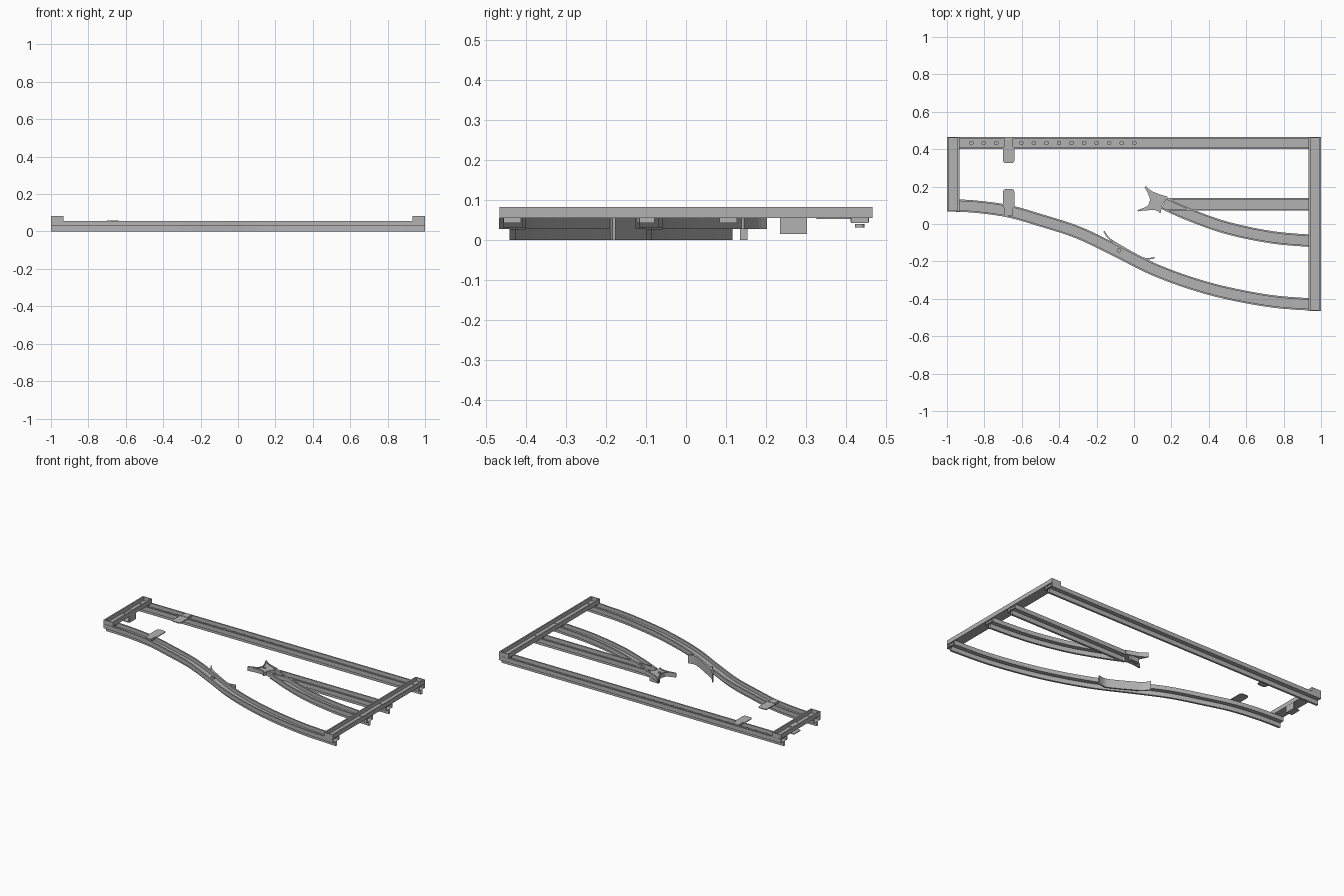
import bpy, bmesh, math
from mathutils import Vector
from mathutils.geometry import interpolate_bezier

cube = bpy.data.objects.get("Cube")
if cube:
    bpy.data.objects.remove(cube, do_unlink=True)

grey = bpy.data.materials.new("steel grey")
grey.use_nodes = True
COLOUR = (0.45, 0.45, 0.45, 1)
grey.diffuse_color = COLOUR
grey.node_tree.nodes["Principled BSDF"].inputs["Base Color"].default_value = COLOUR


def finish(name, bm):
    bmesh.ops.recalc_face_normals(bm, faces=bm.faces)
    mesh = bpy.data.meshes.new(name)
    bm.to_mesh(mesh)
    bm.free()
    mesh.materials.append(grey)
    obj = bpy.data.objects.new(name, mesh)
    bpy.context.collection.objects.link(obj)
    return obj


def box(name, x0, x1, y0, y1, z0, z1, bevel=0):
    bm = bmesh.new()
    bmesh.ops.create_cube(bm, size=1)
    for v in bm.verts:
        v.co = Vector(((x0 + x1) / 2 + v.co.x * (x1 - x0),
                       (y0 + y1) / 2 + v.co.y * (y1 - y0),
                       (z0 + z1) / 2 + v.co.z * (z1 - z0)))
    if bevel:
        edges = [e for e in bm.edges if abs(e.verts[0].co.z - e.verts[1].co.z) > 1e-4]
        bmesh.ops.bevel(bm, geom=edges, offset=bevel, segments=3, affect='EDGES', profile=0.5)
    return finish(name, bm)


def disc(name, x, y, z0, z1, radius=0.012):
    bm = bmesh.new()
    bmesh.ops.create_cone(bm, cap_ends=True, segments=16, radius1=radius,
                          radius2=radius, depth=z1 - z0)
    bmesh.ops.translate(bm, verts=bm.verts, vec=(x, y, (z0 + z1) / 2))
    return finish(name, bm)


def smooth_path(points, steps=6):
    """Smooth curve through the points, level with x at both ends."""
    pts = [Vector((x, y, 0)) for x, y in points]
    last = len(pts) - 1
    slopes = [(pts[min(i + 1, last)] - pts[max(i - 1, 0)]) / 2 for i in range(last + 1)]
    out = []
    for i in range(last):
        a, b = pts[i], pts[i + 1]
        out += interpolate_bezier(a, a + slopes[i] / 3, b - slopes[i + 1] / 3, b, steps + 1)[:-1]
    return out + [pts[-1]]


# Upward-opening channel and the web below it, as (sideways, height)
CHANNEL = [(-.033, .028), (.033, .028), (.033, .055), (.024, .055),
           (.024, .031), (-.024, .031), (-.024, .055), (-.033, .055)]
WEB = [(-.007, 0), (.006, 0), (.006, .028), (-.007, .028)]


def sweep(name, path, loops, lift=0, caps=False):
    bm = bmesh.new()
    last = len(path) - 1
    for loop in loops:
        rings = []
        for i, p in enumerate(path):
            t = (path[min(i + 1, last)] - path[max(i - 1, 0)]).normalized()
            if abs(abs(p.x) - 1) < 1e-4 and abs(t.x) > 0.9:
                t = Vector((1, 0, 0))
            n = Vector((-t.y, t.x, 0))
            rings.append([bm.verts.new(p + n * u + Vector((0, 0, z + lift))) for u, z in loop])
        for a, b in zip(rings, rings[1:]):
            for k in range(len(loop)):
                m = (k + 1) % len(loop)
                bm.faces.new((a[k], a[m], b[m], b[k]))
        if caps:
            bm.faces.new(rings[0])
            bm.faces.new(rings[-1])
    return finish(name, bm)


def prism(name, outline, z0, z1):
    bm = bmesh.new()
    face = bm.faces.new([bm.verts.new((x, y, z0)) for x, y in outline])
    top = bmesh.ops.extrude_face_region(bm, geom=[face])
    verts = [g for g in top["geom"] if isinstance(g, bmesh.types.BMVert)]
    bmesh.ops.translate(bm, verts=verts, vec=(0, 0, z1 - z0))
    return finish(name, bm)


def straight(*ends):
    return [Vector((x, y, 0)) for x, y in ends]


# Long rails
RAIL = [CHANNEL, WEB]
BACK_Y, MID_Y = 0.433, 0.105
sweep("back_rail", straight((-1, BACK_Y), (1, BACK_Y)), RAIL)
sweep("middle_rail", straight((0.16, MID_Y), (1, MID_Y)), RAIL)
front_path = smooth_path([(-1, .1), (-.85, .093), (-.67, .068), (-.5, .02), (-.3, -.045),
                          (-.1, -.14), (.1, -.24), (.3, -.315), (.5, -.37),
                          (.75, -.415), (1, -.433)])
sweep("front_curved_rail", front_path, RAIL)
branch_path = smooth_path([(.16, .11), (.3, .048), (.5, -.022), (.75, -.073), (1, -.093)])
sweep("branch_curved_rail", branch_path, RAIL)

# Cross bars with closed ends
for name, x, y0, y1 in (("left_cross_bar", 0.967, -0.465, 0.465),
                        ("right_cross_bar", -0.967, 0.068, 0.465)):
    sweep(name, straight((x, y0), (x, y1)), [CHANNEL], lift=0.027)
    for end, y in (("front", y0), ("back", y1 - 0.004)):
        box(f"{name}_{end}_cap", x - .033, x + .033, y, y + .004, .055, .082)

# Joint plates where rails meet the cross bars
for i, (x, y) in enumerate([(.967, -.433), (.967, -.1), (.967, MID_Y), (.967, BACK_Y),
                            (-.967, .1), (-.967, BACK_Y)]):
    box(f"joint_plate_{i}", x - .022, x + .022, y - .022, y + .022, .043, .061)

# Row of round fixings along the back rail
for i in range(14):
    disc(f"rail_fixing_{i}", -0.87 + i * 0.067, BACK_Y, .031, .04)

# Rounded clip tabs
box("back_clip_tab", -.7, -.64, .325, .415, .053, .058, bevel=.014)
box("back_clip_seat", -.692, -.648, .41, .457, .045, .06)
box("front_clip_tab", -.7, -.64, .08, .187, .053, .058, bevel=.014)
box("front_clip_seat", -.692, -.648, .045, .092, .045, .06)

# Hanging bracket on the short cross bar
box("bracket_top", -.978, -.937, .238, .305, .058, .064)
box("bracket_drop", -.941, -.935, .235, .302, .015, .06)
box("bracket_foot", -.978, -.937, .235, .302, .015, .02)

# Flared guard plate on the front curved rail
STRIP = [(-.004, 0), (.004, 0), (.004, .055), (-.004, .055)]
guard_path = smooth_path([(-.16, -.04), (-.13, -.08), (-.06, -.123),
                          (.0, -.157), (.06, -.185), (.11, -.18)], steps=4)
sweep("guard_plate", guard_path, [STRIP], caps=True)
disc("guard_fixing", -.08, -.14, .031, .042)

# Crossing nose with flared wings
nose = [(.06, .2), (.1, .17), (.18, .142), (.15, .1), (.142, .06), (.118, .076),
        (.02, .07), (.075, .095), (.088, .135)]
prism("crossing_nose", nose, .028, .05)
back_wing = smooth_path([(.06, .2), (.1, .17), (.18, .142)], steps=4)
front_wing = smooth_path([(.02, .07), (.075, .078), (.118, .076), (.142, .06)], steps=3)
throat = smooth_path([(.06, .198), (.088, .135), (.075, .095), (.02, .072)], steps=4)
WING = [(-.003, .028), (.003, .028), (.003, .055), (-.003, .055)]
for name, path in (("back_wing", back_wing), ("front_wing", front_wing), ("throat_wing", throat)):
    sweep(name, path, [WING], caps=True)
box("crossing_foot", .09, .15, .135, .153, 0, .028)
disc("crossing_fixing", .108, .115, .05, .055, radius=.008)
